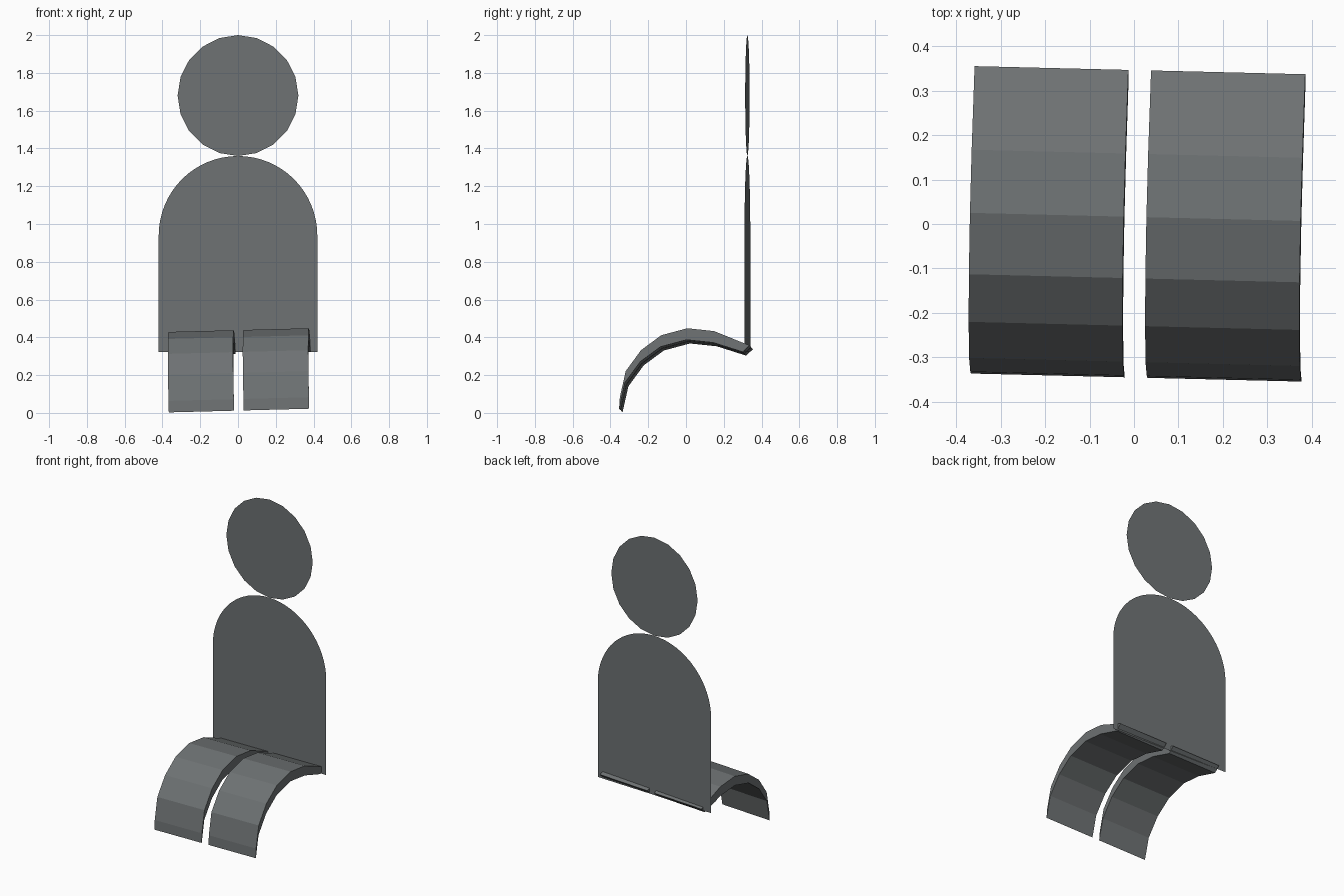
import bpy
from math import sin, cos, pi, radians
from mathutils import Matrix, Vector

if "Cube" in bpy.data.objects:
    bpy.data.objects.remove(bpy.data.objects["Cube"])

# Dark slate grey for every part
slate = bpy.data.materials.new("slate")
slate.diffuse_color = (0.155, 0.168, 0.172, 1)
slate.use_nodes = True
slate.node_tree.nodes["Principled BSDF"].inputs["Base Color"].default_value = slate.diffuse_color


def make(name, verts, faces, matrix):
    mesh = bpy.data.meshes.new(name)
    mesh.from_pydata([matrix @ Vector(v) for v in verts], [], faces)
    mesh.materials.append(slate)
    obj = bpy.data.objects.new(name, mesh)
    bpy.context.collection.objects.link(obj)


def arc(radius, z, end, steps):
    return [(radius * cos(end * i / steps), 0, z + radius * sin(end * i / steps))
            for i in range(steps + 1)]


# Flat upright sheets, turned slightly about z
back_plane = Matrix.Translation((0, 0.325, 0)) @ Matrix.Rotation(radians(-2.1), 4, 'Z')
head = arc(0.32, 1.68, 2 * pi, 20)[:-1]
make("head", head, [list(range(len(head)))], back_plane)

torso = [(-0.42, 0, 0.322), (0.42, 0, 0.322)] + arc(0.42, 0.94, pi, 32)[1:-1]
torso[2:2] = [(0.42, 0, 0.94)]
torso.append((-0.42, 0, 0.94))
make("torso", torso, [list(range(len(torso)))], back_plane)

# Bent leg slabs: side profile (y, z), underside is the top dropped down
top = [(0.346, 0.347), (0.158, 0.423), (0.016, 0.438), (-0.122, 0.401),
       (-0.229, 0.322), (-0.310, 0.211), (-0.341, 0.073)]
under = [(0.309, 0.313)] + [(y - 0.004, z - 0.061) for y, z in top[1:]]
ring = top + under[::-1]
n, m = len(top), len(ring)
tilt = Matrix.Rotation(radians(-1.4), 4, 'Z') @ Matrix.Rotation(radians(-1.5), 4, 'Y')

for name, x0, x1 in (("left_leg", -0.358, -0.012), ("right_leg", 0.039, 0.386)):
    verts = [(x, y, z) for x in (x0, x1) for y, z in ring]
    faces = [(m + i, m + (i + 1) % m, (i + 1) % m, i) for i in range(m)]
    # side rims as quads
    for i in range(n - 1):
        rim = (i, i + 1, m - 2 - i, m - 1 - i)
        faces += [rim, [m + k for k in reversed(rim)]]
    make(name, verts, faces, tilt)
